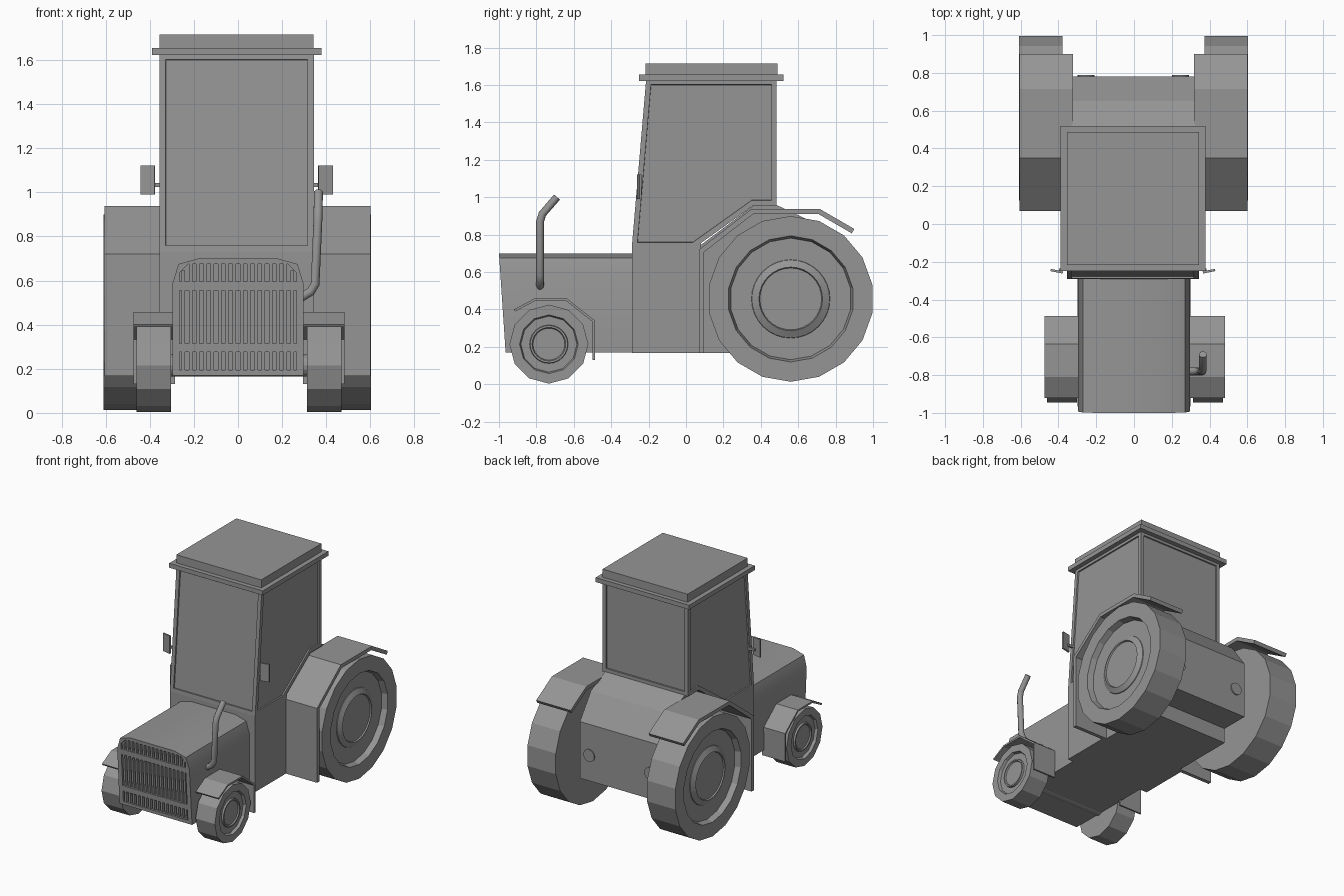
import bpy, bmesh, math
from mathutils import Vector

old = bpy.data.objects.get("Cube")
if old:
    bpy.data.objects.remove(old, do_unlink=True)

grey = bpy.data.materials.new("plain_grey")
grey.use_nodes = True
grey.diffuse_color = (0.3, 0.3, 0.3, 1)
grey.node_tree.nodes["Principled BSDF"].inputs["Base Color"].default_value = (0.3, 0.3, 0.3, 1)


def finish(name, bm, smooth=None):
    bmesh.ops.recalc_face_normals(bm, faces=bm.faces)
    mesh = bpy.data.meshes.new(name)
    bm.to_mesh(mesh)
    bm.free()
    obj = bpy.data.objects.new(name, mesh)
    bpy.context.collection.objects.link(obj)
    mesh.materials.append(grey)
    if smooth:
        bpy.ops.object.select_all(action="DESELECT")
        obj.select_set(True)
        bpy.context.view_layer.objects.active = obj
        bpy.ops.object.shade_smooth_by_angle(angle=math.radians(smooth))
    return obj


def prism_mesh(points, axis, a, b):
    """Extrude a (y, z) outline along x, or an (x, z) outline along y."""
    bm = bmesh.new()
    place = (lambda p, t: (t, *p)) if axis == "x" else (lambda p, t: (p[0], t, p[1]))
    ends = [[bm.verts.new(place(p, t)) for p in points] for t in (a, b)]
    for end in ends:
        bm.faces.new(end)
    for i in range(len(points)):
        j = (i + 1) % len(points)
        bm.faces.new((ends[0][i], ends[0][j], ends[1][j], ends[1][i]))
    bmesh.ops.recalc_face_normals(bm, faces=bm.faces)
    return bm


def prism(name, points, axis, a, b, smooth=None):
    return finish(name, prism_mesh(points, axis, a, b), smooth)


def box(name, x, y, z):
    return prism(name, [(y[0], z[0]), (y[1], z[0]), (y[1], z[1]), (y[0], z[1])], "x", *x)


def lathe(name, profile, sides, y, z, smooth=None):
    """Spin (radius, x) points about a sideways axis through y, z."""
    bm = bmesh.new()
    rings = []
    for r, x in profile:
        angles = [math.tau * i / sides for i in range(sides)]
        rings.append([bm.verts.new((x, y + r * math.sin(t), z + r * math.cos(t))) for t in angles])
    for p, q in zip(rings, rings[1:]):
        for i in range(sides):
            j = (i + 1) % sides
            bm.faces.new((p[i], p[j], q[j], q[i]))
    bm.faces.new(rings[0])
    bm.faces.new(rings[-1])
    return finish(name, bm, smooth)


def band(name, path, thick, a, b):
    """Bent plate that follows a (y, z) path, offset inwards by its thickness."""
    pts = [Vector(p) for p in path]
    inner = []
    for i, p in enumerate(pts):
        dirs = [(q - r).normalized() for q, r in
                ([(p, pts[i - 1])] if i else []) + ([(pts[i + 1], p)] if i + 1 < len(pts) else [])]
        normals = [Vector((d.y, -d.x)) for d in dirs]
        n = sum(normals, Vector((0, 0))).normalized()
        inner.append(p + n * thick / n.dot(normals[0]))
    return prism(name, [tuple(p) for p in pts + inner[::-1]], "x", a, b)


# Hood with a leaning nose
LEAN, TOP = 0.067, 0.70
half = [(0.298, 0.17), (0.296, 0.59), (0.27, 0.675), (0.18, TOP)]
outline = half + [(-x, z) for x, z in half[::-1]]
bm = prism_mesh(outline, "y", -1.0, -0.28)
for v in bm.verts:
    if v.co.y < -0.9:
        v.co.y += LEAN * (TOP - v.co.z)
hood = finish("hood", bm, 40)

# Grille openings cut into the nose, each filled with upright bars
rows = [(0.195, 0.275, 0.265), (0.315, 0.555, 0.265), (0.595, 0.675, 0.225)]
for k, (low, high, top_x) in enumerate(rows):
    shape = [(-0.265, low), (0.265, low), (0.265, (low + high) / 2), (top_x, high),
             (-top_x, high), (-0.265, (low + high) / 2)]
    bm = prism_mesh(shape, "y", -1.1, -0.975)
    for v in bm.verts:
        v.co.y += LEAN * (TOP - v.co.z)
    cutter = finish("grille_cutter", bm)
    cutter.hide_render = True
    cutter.hide_viewport = True
    cutter.display_type = "WIRE"
    cut = hood.modifiers.new("grille_opening", "BOOLEAN")
    cut.operation = "DIFFERENCE"
    cut.solver = "EXACT"
    cut.object = cutter
    for i in range(16):
        x = -0.248 + i * 0.033
        top = high - (0.03 if abs(x) > top_x else 0)
        bm = prism_mesh([(x - 0.008, low), (x + 0.008, low), (x + 0.008, top), (x - 0.008, top)],
                        "y", -0.997, -0.97)
        for v in bm.verts:
            v.co.y += LEAN * (TOP - v.co.z)
        finish("grille_bar", bm)

# Cab: lower shell, then the upper shell with inset windows
CX = -0.006
prism("cab_base", [(-0.29, 0.168), (0.08, 0.168), (0.08, 0.755), (0.045, 0.73), (-0.29, 0.73)],
      "x", CX - 0.35, CX + 0.35)
bm = prism_mesh([(-0.29, 0.73), (0.045, 0.73), (0.36, 0.955), (0.485, 0.955), (0.485, 1.63),
                 (-0.213, 1.63)], "x", CX - 0.35, CX + 0.35)
panes = [f for f in bm.faces if abs(f.normal.z) < 0.3]
for pane in panes:
    bmesh.ops.inset_region(bm, faces=[pane], thickness=0.028, use_even_offset=True)
    inward = pane.normal * -0.01
    bmesh.ops.inset_region(bm, faces=[pane], thickness=0.001, use_even_offset=True)
    bmesh.ops.translate(bm, verts=pane.verts, vec=inward)
finish("cab_windows", bm)
box("roof_brim", (CX - 0.384, CX + 0.384), (-0.25, 0.52), (1.622, 1.655))
box("roof_top", (CX - 0.349, CX + 0.349), (-0.217, 0.488), (1.655, 1.715))

# Rear body between the wheels, with round lamps
prism("rear_body", [(0.06, 0.168), (0.57, 0.168), (0.57, 0.28), (0.78, 0.28), (0.78, 0.70),
                    (0.65, 0.88), (0.48, 0.96), (0.36, 0.955), (0.06, 0.73)], "x", -0.33, 0.325)

for s, side in ((1, "left"), (-1, "right")):
    # Rear wheel, hub, fender and lamp
    rx = -0.003
    X = lambda x: rx + s * x
    lathe(side + "_rear_wheel", [(0.1, X(0.375)), (0.443, X(0.375)), (0.443, X(0.607)),
                                 (0.337, X(0.607)), (0.325, X(0.565)), (0.1, X(0.565))], 18, 0.56, 0.456)
    lathe(side + "_rear_hub", [(0.212, X(0.56)), (0.208, X(0.57)), (0.17, X(0.59)), (0.165, X(0.58)),
                               (0.05, X(0.58))], 32, 0.56, 0.456, 30)
    band(side + "_rear_fender", [(0.07, 0.168), (0.07, 0.72), (0.35, 0.937), (0.715, 0.937),
                                 (0.9, 0.83)], 0.027, X(0.32), X(0.603))
    bpy.ops.mesh.primitive_cylinder_add(vertices=20, radius=0.045, depth=0.02,
                                        location=(X(0.25), 0.778, 0.47), rotation=(math.pi / 2, 0, 0))
    lamp = bpy.context.object
    lamp.name = side + "_rear_lamp"
    lamp.data.materials.append(grey)

    # Front wheel, hub and fender
    rx = 0.005
    lathe(side + "_front_wheel", [(0.05, X(0.308)), (0.211, X(0.308)), (0.211, X(0.465)),
                                  (0.157, X(0.465)), (0.15, X(0.445)), (0.05, X(0.445))], 12, -0.733, 0.214)
    lathe(side + "_front_hub", [(0.104, X(0.44)), (0.1, X(0.458)), (0.09, X(0.458)), (0.085, X(0.449)),
                                (0.03, X(0.449))], 24, -0.733, 0.214, 30)
    band(side + "_front_fender", [(-0.92, 0.40), (-0.81, 0.458), (-0.636, 0.458), (-0.487, 0.34),
                                  (-0.487, 0.13)][::1], 0.013, X(0.29), X(0.478))

    # Mirror on a short arm
    rx = CX
    box(side + "_mirror_arm", sorted((X(0.34), X(0.39))), (-0.25, -0.235), (1.025, 1.042))
    mirror = box(side + "_mirror", (-0.033, 0.033), (-0.006, 0.006), (0.99, 1.122))
    mirror.location = (X(0.403), -0.25, 0)
    mirror.rotation_euler.z = s * 0.2

# Axles
for name, y, z, r, w in (("front_axle", -0.733, 0.214, 0.05, 0.4), ("rear_axle", 0.56, 0.456, 0.1, 0.5)):
    lathe(name, [(r, -w), (r, w)], 16, y, z)

# Exhaust pipe
curve = bpy.data.curves.new("exhaust_path", "CURVE")
curve.dimensions = "3D"
curve.bevel_depth = 0.021
curve.bevel_resolution = 3
curve.use_fill_caps = True
route = [(0.28, -0.78, 0.52), (0.33, -0.78, 0.55), (0.35, -0.78, 0.585), (0.362, -0.78, 0.87),
         (0.363, -0.768, 0.91), (0.365, -0.69, 1.0)]
spline = curve.splines.new("POLY")
spline.points.add(len(route) - 1)
for point, co in zip(spline.points, route):
    point.co = (*co, 1)
curve.materials.append(grey)
exhaust = bpy.data.objects.new("exhaust_pipe", curve)
bpy.context.collection.objects.link(exhaust)
